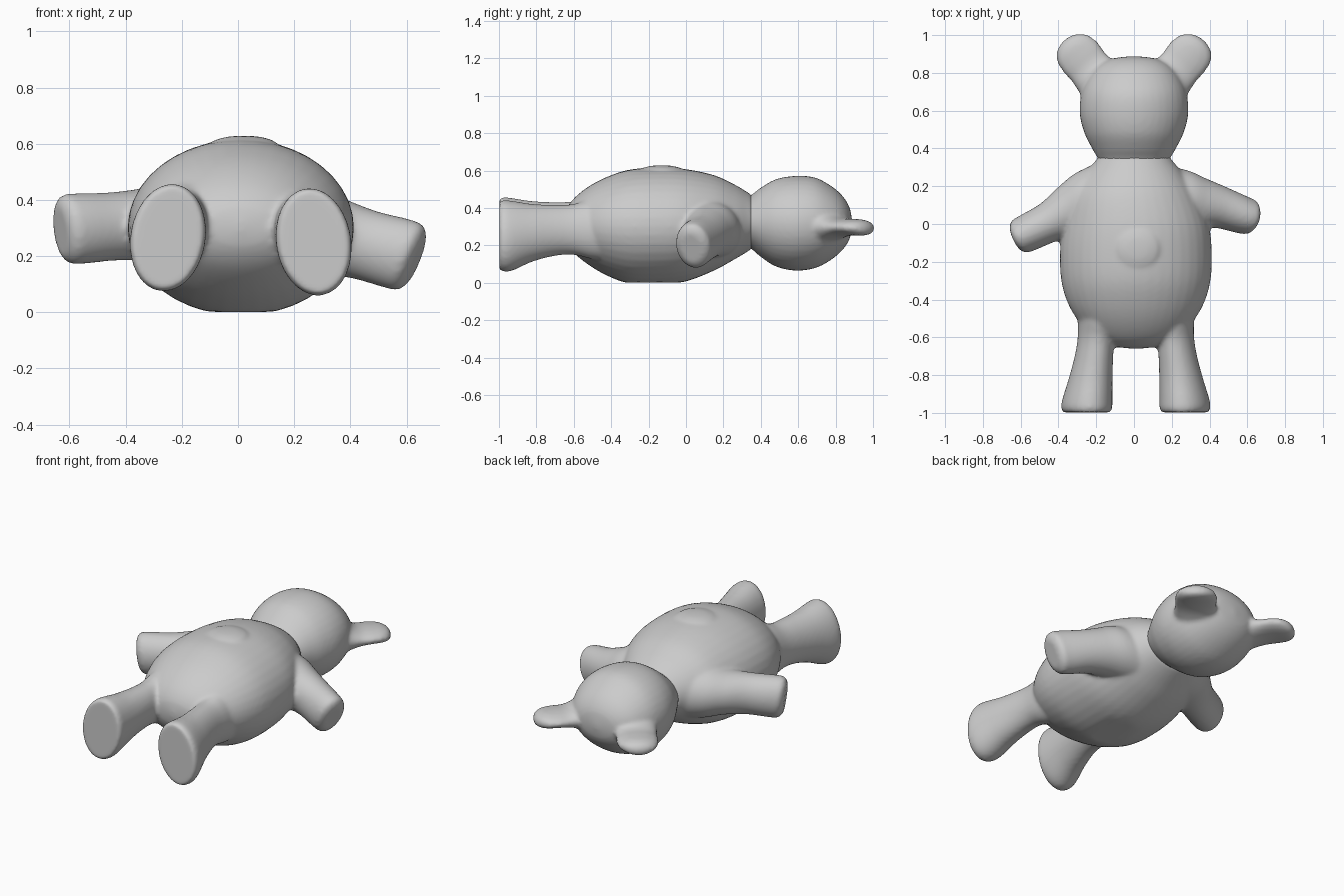
import bpy, bmesh, math
from mathutils import Vector

cube = bpy.data.objects.get("Cube")
if cube:
    bpy.data.objects.remove(cube, do_unlink=True)

grey = bpy.data.materials.new("plain grey")
grey.use_nodes = True
COLOUR = (0.6, 0.6, 0.6, 1)
grey.diffuse_color = COLOUR
bsdf = next(n for n in grey.node_tree.nodes if n.type == 'BSDF_PRINCIPLED')
bsdf.inputs["Base Color"].default_value = COLOUR
bsdf.inputs["Roughness"].default_value = 0.7


def spline(points, steps=6):
    """Smooth curve through tuples of any length."""
    p = [points[0]] + list(points) + [points[-1]]
    out = []
    for i in range(1, len(p) - 2):
        for s in range(steps):
            t = s / steps
            out.append([0.5 * (2 * b + (c - a) * t + (2 * a - 5 * b + 4 * c - d) * t * t
                               + (3 * b - a - 3 * c + d) * t ** 3)
                        for a, b, c, d in zip(*p[i - 1:i + 3])])
    out.append(list(points[-1]))
    return out


def loft(bm, sections, axis, roll=0, sides=40):
    """Closed tube of ellipses; each section is x, y, z, half width, half height."""
    axis = Vector(axis).normalized()
    side = axis.cross(Vector((0, 0, 1))).normalized()
    up = side.cross(axis)
    c, s = math.cos(math.radians(roll)), math.sin(math.radians(roll))
    wide, high = side * c + up * s, up * c - side * s
    rings = []
    for x, y, z, a, b in spline(sections):
        ring = []
        for k in range(sides):
            t = math.tau * k / sides
            co = Vector((x, y, z)) + wide * a * math.cos(t) + high * b * math.sin(t)
            co.z = max(co.z, 0)          # flat resting patch
            ring.append(bm.verts.new(co))
        rings.append(ring)
    for r0, r1 in zip(rings, rings[1:]):
        for k in range(sides):
            j = (k + 1) % sides
            bm.faces.new((r0[k], r0[j], r1[j], r1[k]))
    bm.faces.new(rings[0][::-1])
    bm.faces.new(rings[-1])


def skin(name, bm, smoothing):
    """Fuse the overlapping lofts into one soft skin."""
    bmesh.ops.recalc_face_normals(bm, faces=bm.faces)
    mesh = bpy.data.meshes.new(name)
    bm.to_mesh(mesh)
    bm.free()
    mesh.materials.append(grey)
    for f in mesh.polygons:
        f.use_smooth = True
    ob = bpy.data.objects.new(name, mesh)
    bpy.context.collection.objects.link(ob)
    rem = ob.modifiers.new("fuse", 'REMESH')
    rem.mode = 'VOXEL'
    rem.voxel_size = 0.012
    rem.use_smooth_shade = True
    smo = ob.modifiers.new("soften", 'SMOOTH')
    smo.factor = 0.5
    smo.iterations = smoothing
    return ob


# Torso, from neck to seat
bm = bmesh.new()
loft(bm, [(0.00, 0.355, 0.325, 0.19, 0.14), (0.00, 0.33, 0.325, 0.208, 0.158),
          (0.00, 0.26, 0.325, 0.265, 0.20), (0.00, 0.15, 0.32, 0.335, 0.255),
          (0.01, 0.00, 0.307, 0.385, 0.30), (0.01, -0.15, 0.302, 0.402, 0.313),
          (0.01, -0.30, 0.30, 0.395, 0.305), (0.01, -0.42, 0.302, 0.36, 0.265),
          (0.01, -0.52, 0.305, 0.30, 0.21), (0.01, -0.60, 0.305, 0.225, 0.145),
          (0.01, -0.645, 0.305, 0.13, 0.08), (0.01, -0.66, 0.305, 0.02, 0.02)], (0, -1, 0))

# Shallow belly bump
loft(bm, [(0.02, -0.13, 0.56, 0.15, 0.15), (0.02, -0.13, 0.608, 0.11, 0.11),
          (0.02, -0.13, 0.624, 0.06, 0.06), (0.02, -0.13, 0.628, 0.015, 0.015)],
     (0, 0.001, 1))

# Arms, each flaring out of the shoulder
loft(bm, [(0.12, 0.14, 0.29, 0.17, 0.18), (0.24, 0.125, 0.283, 0.165, 0.165),
          (0.34, 0.11, 0.265, 0.138, 0.143), (0.45, 0.09, 0.24, 0.113, 0.128),
          (0.57, 0.05, 0.208, 0.10, 0.13), (0.615, 0.037, 0.193, 0.092, 0.122),
          (0.635, 0.031, 0.186, 0.06, 0.085)], (0.9, -0.25, -0.38))
loft(bm, [(-0.12, 0.17, 0.31, 0.17, 0.17), (-0.24, 0.12, 0.31, 0.165, 0.155),
          (-0.34, 0.073, 0.31, 0.138, 0.130), (-0.45, 0.01, 0.305, 0.108, 0.122),
          (-0.56, -0.045, 0.298, 0.10, 0.126), (-0.61, -0.068, 0.295, 0.092, 0.122),
          (-0.632, -0.078, 0.292, 0.06, 0.09)], (-0.9, -0.42, -0.12))

# Legs, widening to flat oval feet
for sx, drop, shift in ((1, 0.015, 0.02), (-1, 0, 0)):
    loft(bm, [(sx * x + shift, y, z - drop, a, b) for x, y, z, a, b in (
        (0.17, -0.38, 0.305, 0.13, 0.18), (0.185, -0.50, 0.305, 0.112, 0.165),
        (0.20, -0.60, 0.30, 0.097, 0.137), (0.212, -0.70, 0.295, 0.101, 0.137),
        (0.23, -0.82, 0.282, 0.115, 0.155), (0.247, -0.93, 0.266, 0.131, 0.188),
        (0.25, -0.975, 0.266, 0.133, 0.192), (0.25, -0.997, 0.266, 0.122, 0.182))],
        (0, -1, 0), roll=-sx * 9)
skin("torso_and_limbs", bm, 6)

# Head, round with a narrow neck
bm = bmesh.new()
loft(bm, [(0, 0.31, 0.325, 0.17, 0.12), (0, 0.355, 0.325, 0.196, 0.148),
          (0, 0.40, 0.323, 0.222, 0.185), (0, 0.48, 0.32, 0.262, 0.233),
          (0, 0.58, 0.318, 0.287, 0.253), (0, 0.68, 0.32, 0.281, 0.245),
          (0, 0.76, 0.32, 0.252, 0.208), (0, 0.83, 0.32, 0.20, 0.152),
          (0, 0.873, 0.318, 0.125, 0.088), (0, 0.888, 0.315, 0.02, 0.02)], (0, 1, 0))

# Flattened ears
for sx in (1, -1):
    loft(bm, [(sx * x, y, z, a, b) for x, y, z, a, b in (
        (0.13, 0.70, 0.31, 0.14, 0.13), (0.19, 0.77, 0.30, 0.125, 0.085),
        (0.24, 0.83, 0.295, 0.117, 0.052), (0.285, 0.885, 0.297, 0.120, 0.045),
        (0.325, 0.93, 0.295, 0.108, 0.043), (0.353, 0.96, 0.29, 0.073, 0.035),
        (0.366, 0.975, 0.285, 0.025, 0.015))], (sx * 0.65, 0.76, 0))
skin("head_and_ears", bm, 6)
